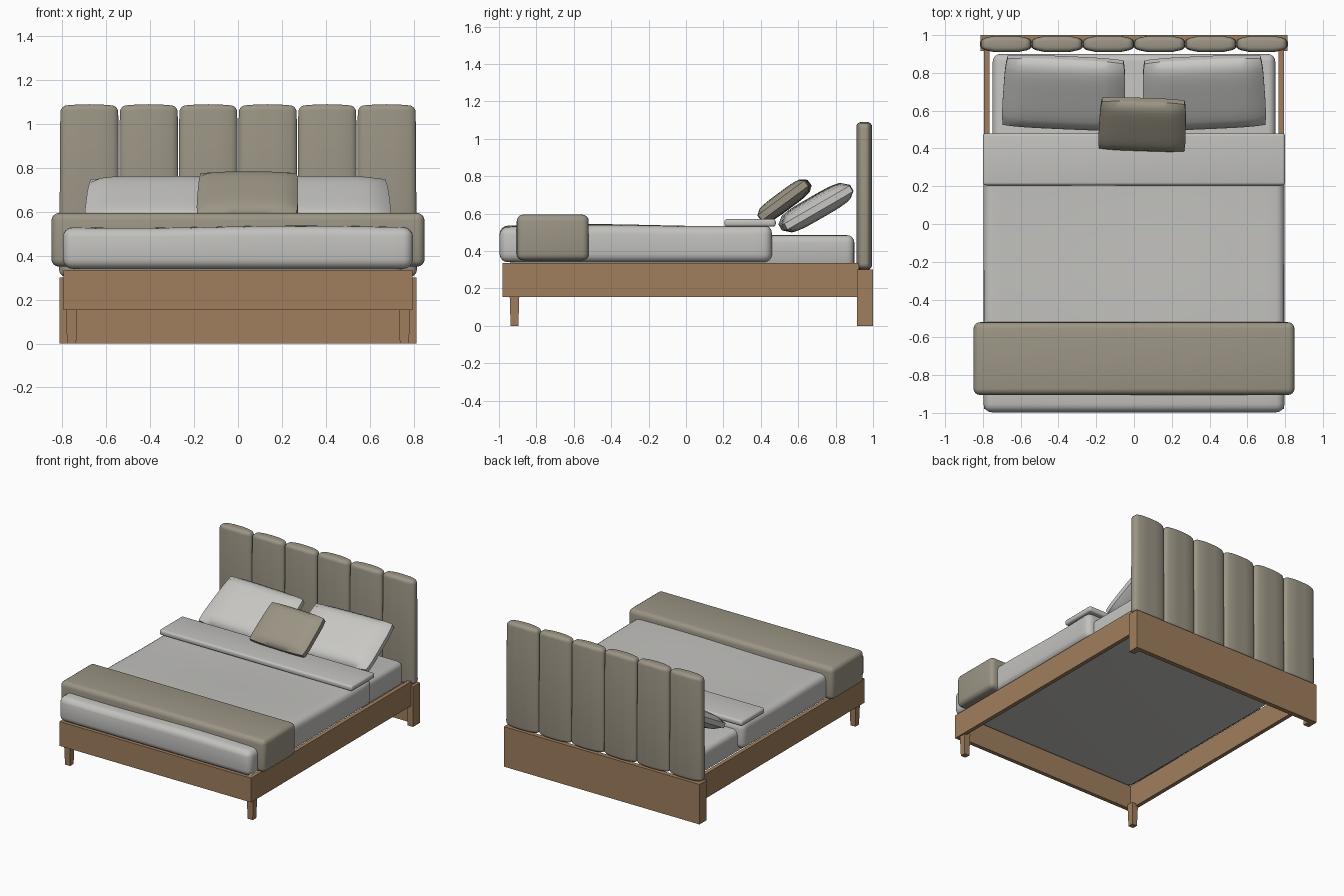
import bpy, bmesh, math
from mathutils import Vector, Matrix

cube = bpy.data.objects.get("Cube")
if cube:
    bpy.data.objects.remove(cube, do_unlink=True)


def material(name, rgb):
    m = bpy.data.materials.new(name)
    m.use_nodes = True
    m.diffuse_color = (*rgb, 1)
    for node in m.node_tree.nodes:
        if node.type == 'BSDF_PRINCIPLED':
            node.inputs["Base Color"].default_value = (*rgb, 1)
    return m


wood = material("warm wood", (0.35, 0.21, 0.11))
linen = material("pale linen", (0.54, 0.535, 0.515))
pillow_white = material("pillow white", (0.58, 0.575, 0.555))
taupe = material("taupe fabric", (0.33, 0.30, 0.235))


def finish(bm, name, mat, smooth=True):
    bmesh.ops.recalc_face_normals(bm, faces=bm.faces[:])
    mesh = bpy.data.meshes.new(name)
    bm.to_mesh(mesh)
    bm.free()
    mesh.materials.append(mat)
    ob = bpy.data.objects.new(name, mesh)
    bpy.context.collection.objects.link(ob)
    if smooth:
        bpy.ops.object.select_all(action='DESELECT')
        ob.select_set(True)
        bpy.context.view_layer.objects.active = ob
        bpy.ops.object.shade_smooth_by_angle(angle=math.radians(50))
    return ob


def box_mesh(lo, hi):
    lo, hi = Vector(lo), Vector(hi)
    bm = bmesh.new()
    bmesh.ops.create_cube(bm, size=1)
    for v in bm.verts:
        v.co = (lo + hi) / 2 + v.co * (hi - lo)
    return bm


def board(name, lo, hi):
    return finish(box_mesh(lo, hi), name, wood, smooth=False)


def soft_box(name, lo, hi, radius, mat, cuts=(0, 0), shape=None):
    """Rounded box, optionally sliced in x and y and reshaped vertex by vertex."""
    bm = box_mesh(lo, hi)
    bmesh.ops.bevel(bm, geom=bm.edges[:], offset=radius, segments=4,
                    profile=0.5, affect='EDGES')
    for axis, count in enumerate(cuts):
        normal = Vector((axis == 0, axis == 1, 0))
        for i in range(1, count + 1):
            at = lo[axis] + (hi[axis] - lo[axis]) * i / (count + 1)
            bmesh.ops.bisect_plane(bm, geom=bm.verts[:] + bm.edges[:] + bm.faces[:],
                                   plane_co=normal * at, plane_no=normal)
    if shape:
        for v in bm.verts:
            shape(v.co)
    return finish(bm, name, mat)


def pillow(name, centre, half, tilt, yaw, mat, rim=0.018):
    """Stuffed cushion: fat in the middle, thin at the seam, slightly pinched sides."""
    bm = bmesh.new()
    bmesh.ops.create_cube(bm, size=2)
    bmesh.ops.subdivide_edges(bm, edges=bm.edges[:], cuts=11, use_grid_fill=True)
    for v in bm.verts:
        u, w, t = v.co
        fat = math.sqrt(max(0, (1 - u ** 4) * (1 - w ** 4)))
        v.co = (half[0] * u * (1 - 0.015 * w - 0.03 * w ** 4),
                half[1] * w * (1 - 0.05 * u ** 4),
                t * (rim + (half[2] - rim) * fat))
    bm.transform(Matrix.Translation(centre) @ Matrix.Rotation(math.radians(yaw), 4, 'Z')
                 @ Matrix.Rotation(math.radians(tilt), 4, 'X'))
    return finish(bm, name, mat)


# Wooden frame: thin back board between two deep end posts
board("foot_rail", (-0.795, -0.98, 0.153), (0.795, -0.95, 0.335))
board("headboard_base", (-0.765, 0.965, 0), (0.765, 1.0, 0.30))
for side, label in ((-1, "right"), (1, "left")):
    xs = sorted((side * 0.765, side * 0.795))
    board(label + "_side_rail", (xs[0], -0.95, 0.153), (xs[1], 0.925, 0.335))
    xs = sorted((side * 0.765, side * 0.812))
    board(label + "_back_post", (xs[0], 0.915, 0), (xs[1], 1.0, 0.30))
    # Tapered front legs
    bm = box_mesh((side * 0.758 - 0.026, -0.943, 0), (side * 0.758 + 0.026, -0.891, 0.17))
    for v in bm.verts:
        if v.co.z < 0.1:
            v.co.x += (side * 0.758 - v.co.x) * 0.2
            v.co.y += (-0.917 - v.co.y) * 0.2
    finish(bm, label + "_front_leg", wood, smooth=False)

# Upholstered headboard channels: crowned ends, sides thinning where they meet
for i in range(6):
    mid = -0.6775 + 0.271 * i

    def crown(co, mid=mid):
        s = (co.x - mid) / 0.137
        if co.z > 1:
            co.z -= 0.008 * s * s
            co.x = mid + (co.x - mid) * (1 - 0.06 * (co.z - 1) / 0.09)
        elif co.z < 0.4:
            co.z += 0.008 * s * s
        thin = max(0, abs(s) - 0.5) / 0.5
        co.y = 0.953 + (co.y - 0.953) * (1 - 0.35 * thin)

    soft_box("headboard_channel_%d" % (i + 1), (mid - 0.137, 0.911, 0.30),
             (mid + 0.137, 0.995, 1.09), 0.026, taupe, (7, 0), crown)


# Mattress with a nearly square lower edge, sunk just inside the rails
def square_bottom(co):
    if co.z < 0.36:
        co.z = 0.314 + (co.z - 0.314) * 0.4


soft_box("mattress", (-0.748, -0.94, 0.314), (0.748, 0.9, 0.485), 0.04, linen,
         shape=square_bottom)


# Duvet with a gently uneven top
def ripple(co):
    if co.z > 0.5:
        co.z += 0.005 * math.cos(co.y * 5 + 2.5) + 0.005 * math.sin(co.x * 4 - co.y - 0.5)


soft_box("duvet", (-0.797, -0.997, 0.34), (0.797, 0.46, 0.534), 0.045, linen,
         (15, 15), ripple)

# Folded duvet edge and foot throw
soft_box("duvet_fold", (-0.80, 0.205, 0.53), (0.80, 0.48, 0.571), 0.015, linen)
soft_box("foot_throw", (-0.85, -0.905, 0.35), (0.85, -0.52, 0.595), 0.035, taupe)

# Pillows
for side, label in ((-1, "right"), (1, "left")):
    pillow(label + "_pillow", (side * 0.37, 0.695, 0.632), (0.322, 0.213, 0.062),
           30, side * 2.5, pillow_white)
pillow("accent_cushion", (0.045, 0.527, 0.67), (0.229, 0.162, 0.05), 36.5, -2, taupe)
